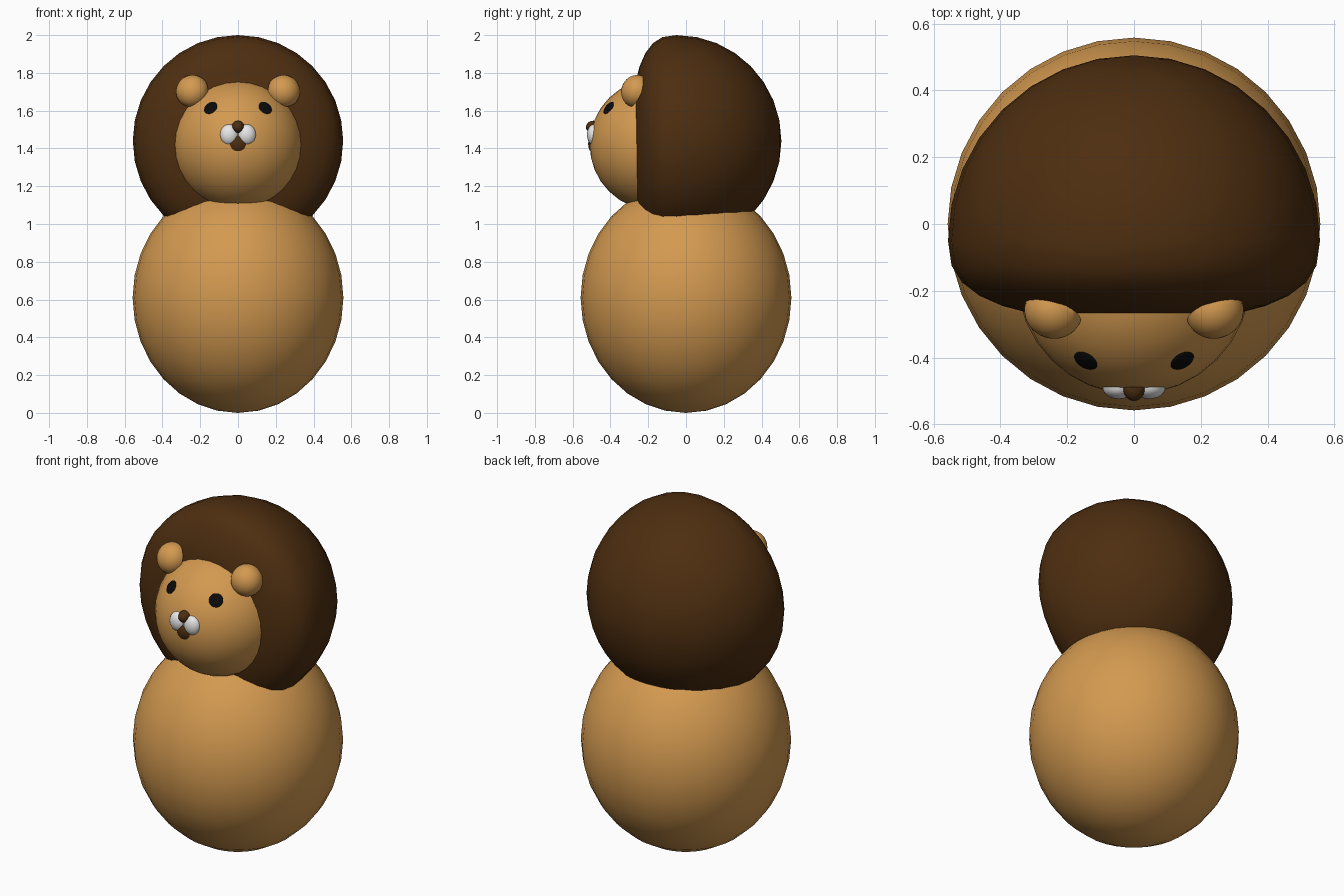
import bpy, bmesh, math
from mathutils import Vector, Matrix

cube = bpy.data.objects.get("Cube")
if cube:
    bpy.data.objects.remove(cube, do_unlink=True)


def make_material(name, color):
    mat = bpy.data.materials.new(name)
    mat.use_nodes = True
    mat.diffuse_color = (*color, 1)
    mat.node_tree.nodes["Principled BSDF"].inputs["Base Color"].default_value = (*color, 1)
    return mat


TAN = make_material("golden tan", (0.65, 0.32, 0.08))
BROWN = make_material("dark brown", (0.075, 0.027, 0.005))
WHITE = make_material("white", (0.8, 0.8, 0.8))
BLACK = make_material("black", (0.003, 0.003, 0.003))


def ball(name, mat, center, radii, facing=(0, 0, 1), half=False, segments=32, reshape=None):
    """Sphere or half sphere whose pole points along 'facing'."""
    bm = bmesh.new()
    bmesh.ops.create_uvsphere(bm, u_segments=segments, v_segments=segments // 2, radius=1)
    if half:
        bmesh.ops.bisect_plane(bm, geom=bm.verts[:] + bm.edges[:] + bm.faces[:],
                               plane_co=(0, 0, 0), plane_no=(0, 0, 1), clear_inner=True)
        rim = [e for e in bm.edges if e.is_boundary]
        if rim:
            bmesh.ops.contextual_create(bm, geom=rim)
    if reshape:
        for v in bm.verts:
            reshape(v.co)
    turn = Vector(facing).to_track_quat('Z', 'Y').to_matrix().to_4x4()
    bm.transform(Matrix.Translation(center) @ turn @ Matrix.Diagonal((*radii, 1)))
    bmesh.ops.recalc_face_normals(bm, faces=bm.faces)
    mesh = bpy.data.meshes.new(name)
    bm.to_mesh(mesh)
    bm.free()
    mesh.materials.append(mat)
    obj = bpy.data.objects.new(name, mesh)
    bpy.context.collection.objects.link(obj)
    bpy.ops.object.select_all(action='DESELECT')
    obj.select_set(True)
    bpy.context.view_layer.objects.active = obj
    bpy.ops.object.shade_smooth_by_angle(angle=math.radians(40))
    return obj


def flatten_front(co):
    """Squash the front half of the mane into a shallow, full curve."""
    if co.z > 0:
        r = min(1, math.hypot(co.x, co.y))
        co.z = 0.43 * (1 - r ** 2.6) ** (1 / 2.6)


FRONT = (0, -1, 0)

# Body, mane and face
ball("body", TAN, (0, 0, 0.61), (0.558, 0.558, 0.61))
ball("mane", BROWN, (0, -0.05, 1.44), (0.557, 0.56, 0.555), FRONT, reshape=flatten_front)
face_center = Vector((0, -0.16, 1.42))
ball("face", TAN, face_center, (0.35, 0.35, 0.35), FRONT)

# Paired ears, eyes and cheeks
for side, s in (("left", 1), ("right", -1)):
    ball(side + "_ear", TAN, (s * 0.242, -0.262, 1.703), (0.087, 0.087, 0.08),
         (s * 0.3, -0.87, 0.35), half=True)
    look = Vector((s * 0.145, -0.25, 0.195)).normalized()
    ball(side + "_eye", BLACK, face_center + look * 0.348, (0.038, 0.038, 0.008),
         look, segments=24)
    ball(side + "_cheek", WHITE, (s * 0.046, -0.488, 1.472), (0.049, 0.056, 0.036),
         FRONT, half=True, segments=24)

# Nose and lower lip
ball("nose", BROWN, (0, -0.488, 1.513), (0.034, 0.034, 0.042), FRONT, half=True, segments=24)
ball("lower_lip", BROWN, (0, -0.49, 1.425), (0.052, 0.05, 0.028), FRONT, half=True, segments=24)
